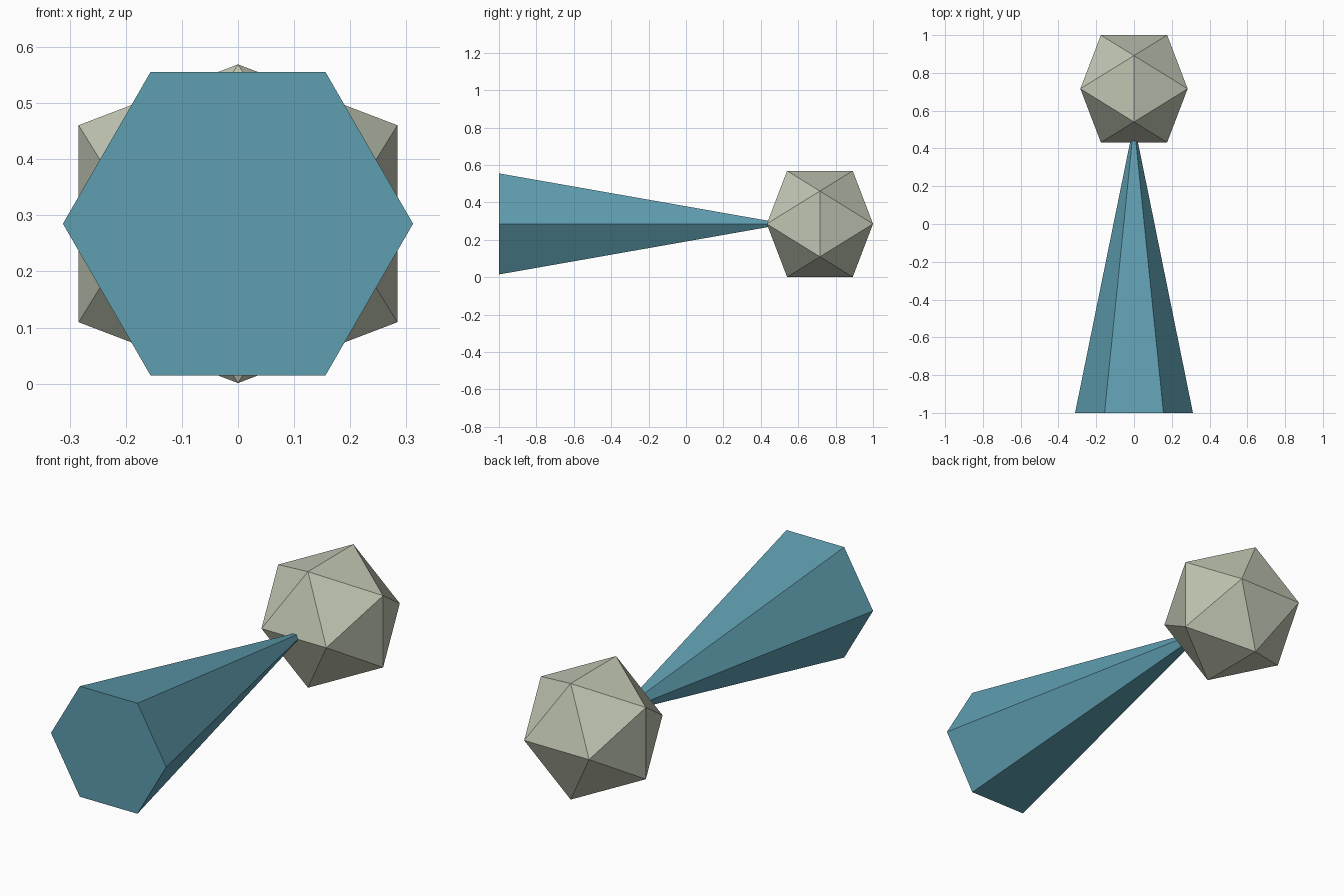
import bpy, bmesh
from math import sin, cos, pi, sqrt
from mathutils import Vector

cube = bpy.data.objects.get("Cube")
if cube:
    bpy.data.objects.remove(cube, do_unlink=True)

AXIS_Z = 0.285


def material(name, color):
    mat = bpy.data.materials.new(name)
    mat.use_nodes = True
    mat.diffuse_color = color
    mat.node_tree.nodes["Principled BSDF"].inputs["Base Color"].default_value = color
    return mat


def finish(name, bm, location, mat):
    bmesh.ops.recalc_face_normals(bm, faces=bm.faces[:])
    mesh = bpy.data.meshes.new(name)
    bm.to_mesh(mesh)
    bm.free()
    mesh.materials.append(mat)
    obj = bpy.data.objects.new(name, mesh)
    obj.location = location
    bpy.context.collection.objects.link(obj)
    return obj


teal = material("teal", (0.114, 0.342, 0.434, 1))
stone = material("pale stone", (0.527, 0.558, 0.445, 1))

# Six-sided tapered handle, its point buried in the head
bm = bmesh.new()
radius, length, sides = 0.312, 1.535, 6
ring = [bm.verts.new((radius * cos(2 * pi * i / sides), 0, radius * sin(2 * pi * i / sides)))
        for i in range(sides)]
tip = bm.verts.new((0, length, 0))
bm.faces.new(ring)
for i in range(sides):
    bm.faces.new((ring[i], ring[(i + 1) % sides], tip))
finish("tapered_handle", bm, (0, -1, AXIS_Z), teal)

# Twenty-sided head: hull of three crossed golden rectangles
bm = bmesh.new()
long_half = 0.284
short_half = long_half * 2 / (1 + sqrt(5))
for a in (-short_half, short_half):
    for b in (-long_half, long_half):
        for corner in ((0, a, b), (a, b, 0), (b, 0, a)):
            bm.verts.new(Vector(corner))
bmesh.ops.convex_hull(bm, input=bm.verts[:])
finish("faceted_head", bm, (0, 1 - long_half, AXIS_Z), stone)
